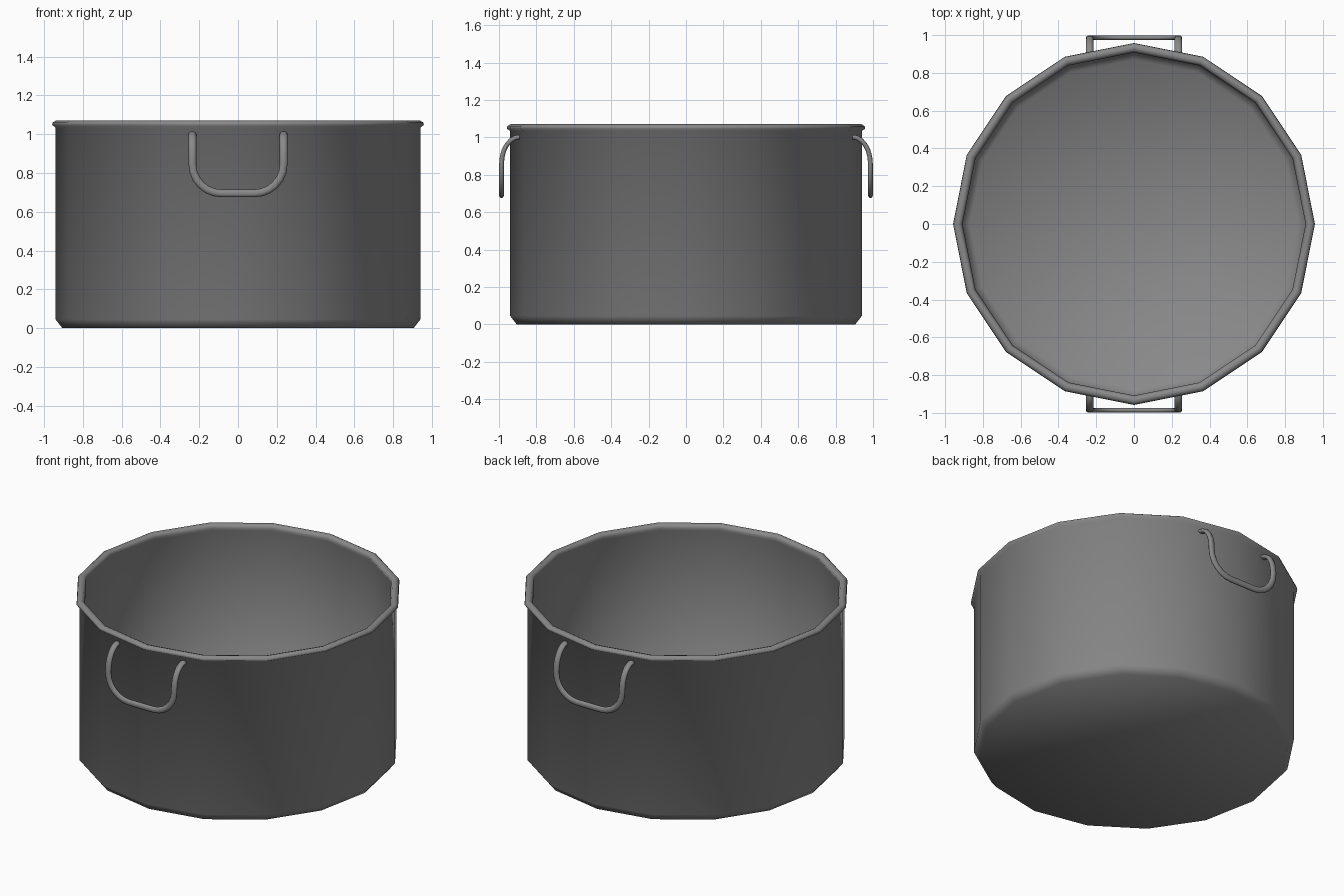
import bpy, math
from mathutils import Vector

if "Cube" in bpy.data.objects:
    bpy.data.objects.remove(bpy.data.objects["Cube"])

SIDES = 16
metal = bpy.data.materials.new("dark_metal")
metal.diffuse_color = (0.25, 0.25, 0.25, 1)
metal.use_nodes = True
metal.node_tree.nodes["Principled BSDF"].inputs["Base Color"].default_value = metal.diffuse_color


def make_object(name, verts, faces, angle):
    mesh = bpy.data.meshes.new(name)
    mesh.from_pydata(verts, [], faces)
    mesh.materials.append(metal)
    obj = bpy.data.objects.new(name, mesh)
    bpy.context.collection.objects.link(obj)
    bpy.ops.object.select_all(action='DESELECT')
    obj.select_set(True)
    bpy.context.view_layer.objects.active = obj
    bpy.ops.object.shade_smooth_by_angle(angle=math.radians(angle))
    return obj


def skin(rings, sides):
    return [(k * sides + i, k * sides + (i + 1) % sides,
             (k + 1) * sides + (i + 1) % sides, (k + 1) * sides + i)
            for k in range(rings - 1) for i in range(sides)]


def lathe(name, profile, angle):
    n = len(profile)
    verts = [(r * math.cos(math.tau * i / SIDES), r * math.sin(math.tau * i / SIDES), z)
             for r, z in profile for i in range(SIDES)]
    faces = skin(n, SIDES)
    faces.append(tuple(reversed(range(SIDES))))
    faces.append(tuple(range((n - 1) * SIDES, n * SIDES)))
    return make_object(name, verts, faces, angle)


def handle(name, turn, sides=10, wide=0.02, thin=0.0135):
    # Half path: (point, direction of travel, thin direction)
    path = []
    for i in range(7):  # bend out of the wall
        a = math.radians(90 - 15 * i)
        n = Vector((0, math.cos(a), math.sin(a)))
        path.append((Vector((0.235, 0.89 + 0.096 * n.y, 0.86 + 0.142 * n.z)), Vector((1, 0, 0)), n))
    for i in range(7):  # rounded lower corner
        a = math.radians(15 * i)
        w = Vector((math.cos(a), 0, -math.sin(a)))
        path.append((Vector((0.085, 0.986, 0.845)) + 0.15 * w, w, Vector((0, 1, 0))))
    path.append((Vector((0, 0.986, 0.695)), Vector((0, 0, -1)), Vector((0, 1, 0))))
    verts = []
    for p, w, n in path:
        for i in range(sides):
            a = math.tau * i / sides
            verts.append(p + w * wide * math.cos(a) + n * thin * math.sin(a))
    faces = skin(len(path), sides) + [tuple(reversed(range(sides)))]
    obj = make_object(name, verts, faces, 60)
    mirror = obj.modifiers.new("mirror", 'MIRROR')
    mirror.use_clip = True
    obj.rotation_euler.z = turn
    return obj


# Pot: base, chamfer, outer wall, rolled lip, inner wall and floor in one profile
lathe("pot", [(0.905, 0.0), (0.94, 0.045), (0.94, 1.034), (0.958, 1.047), (0.955, 1.06),
              (0.937, 1.071), (0.918, 1.065), (0.908, 1.048), (0.915, 1.03),
              (0.915, 0.07), (0.87, 0.025)], 75)

# Two flattened wire handles
handle("back_handle", 0)
handle("front_handle", math.pi)
